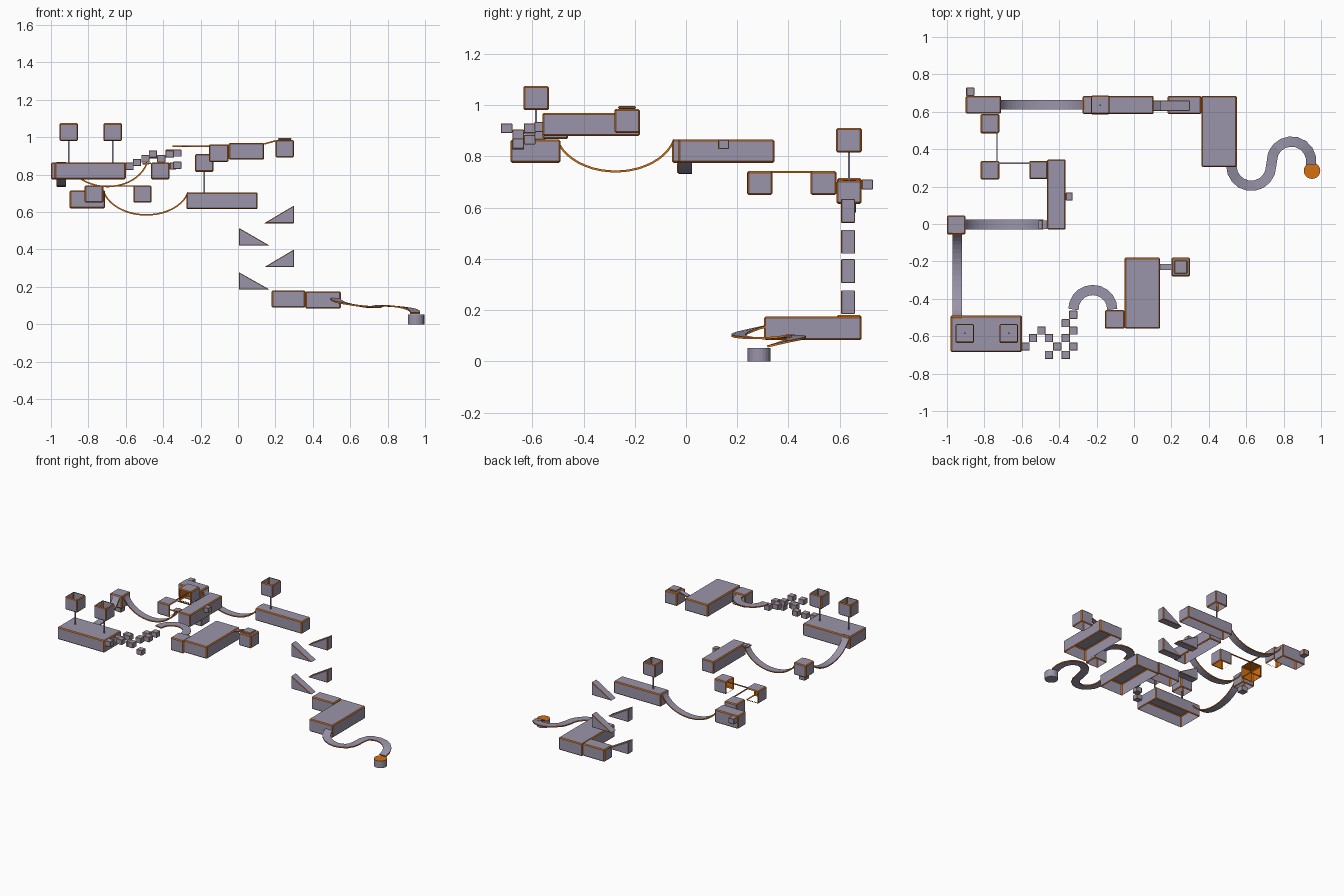
import bpy, bmesh, math
from mathutils import Vector

if "Cube" in bpy.data.objects:
    bpy.data.objects.remove(bpy.data.objects["Cube"])


def material(name, color):
    m = bpy.data.materials.new(name)
    m.diffuse_color = (*color, 1)
    m.use_nodes = True
    m.node_tree.nodes["Principled BSDF"].inputs["Base Color"].default_value = m.diffuse_color
    return m


STONE = material("violet grey", (0.33, 0.30, 0.40))
TRIM = material("orange trim", (0.68, 0.16, 0.005))
X, Y, Z = Vector((1, 0, 0)), Vector((0, 1, 0)), Vector((0, 0, 1))


def finish(name, bm):
    me = bpy.data.meshes.new(name)
    bm.to_mesh(me)
    bm.free()
    me.materials.append(STONE)
    me.materials.append(TRIM)
    ob = bpy.data.objects.new(name, me)
    bpy.context.collection.objects.link(ob)
    return ob


def trim_edges(bm, width):
    bmesh.ops.recalc_face_normals(bm, faces=bm.faces[:])
    bmesh.ops.bevel(bm, geom=bm.edges[:], offset=width, segments=1,
                    affect='EDGES', material=1)
    bm.normal_update()


def box(name, x0, x1, y0, y1, z0, z1, open_dirs=(), trim=0.006, lining=False):
    """Box with orange edge trim, open on the given sides."""
    bm = bmesh.new()
    bmesh.ops.create_cube(bm, size=1)
    for v in bm.verts:
        v.co = Vector(((x0 + x1) / 2 + v.co.x * (x1 - x0),
                       (y0 + y1) / 2 + v.co.y * (y1 - y0),
                       (z0 + z1) / 2 + v.co.z * (z1 - z0)))
    if trim:
        trim_edges(bm, trim)
    cut = [f for f in bm.faces if any(f.normal.dot(d) > 0.9 for d in open_dirs)]
    bmesh.ops.delete(bm, geom=cut, context='FACES')
    if lining:
        # orange inner skin
        dup = bmesh.ops.duplicate(bm, geom=bm.faces[:])['geom']
        faces = [g for g in dup if isinstance(g, bmesh.types.BMFace)]
        c = Vector(((x0 + x1) / 2, (y0 + y1) / 2, (z0 + z1) / 2))
        for v in {v for f in faces for v in f.verts}:
            v.co = c + (v.co - c) * 0.94
        for f in faces:
            f.material_index = 1
        bmesh.ops.reverse_faces(bm, faces=faces)
    return finish(name, bm)


def strip(name, path, width, thick=0.008):
    """Thin track swept along a path, orange on its side edges."""
    pts = [Vector(p) for p in path]
    bm = bmesh.new()
    rings = []
    for i, p in enumerate(pts):
        t = (pts[min(i + 1, len(pts) - 1)] - pts[max(i - 1, 0)]).normalized()
        side = t.cross(Z).normalized() * width / 2
        down = side.cross(t).normalized() * thick
        if down.z > 0:
            down = -down
        rings.append([bm.verts.new(q) for q in
                      (p - side, p + side, p + side + down, p - side + down)])
    for a, b in zip(rings, rings[1:]):
        for k in range(4):
            f = bm.faces.new((a[k], a[(k + 1) % 4], b[(k + 1) % 4], b[k]))
            f.material_index = k % 2
    for ring in (rings[0], rings[-1]):
        bm.faces.new(ring).material_index = 1
    bmesh.ops.recalc_face_normals(bm, faces=bm.faces[:])
    return finish(name, bm)


def arc(cx, cy, r, a0, a1, n=10):
    return [(cx + r * math.cos(math.radians(a0 + (a1 - a0) * i / n)),
             cy + r * math.sin(math.radians(a0 + (a1 - a0) * i / n)))
            for i in range(n + 1)]


def sag(p0, p1, drop, n=20):
    """Hanging half-ellipse between two points."""
    a, b = Vector(p0), Vector(p1)
    out = []
    for i in range(n + 1):
        ang = math.pi * (0.08 + 0.84 * i / n)
        s = math.cos(ang) / math.cos(math.pi * 0.08)
        h = (math.sin(ang) - math.sin(math.pi * 0.08)) / (1 - math.sin(math.pi * 0.08))
        out.append(a.lerp(b, (1 - s) / 2) - Z * drop * h)
    return out


def post_sign(name, x, y, z0, z1):
    """Thin post carrying an open-topped cube."""
    box(name + "_post", x - .004, x + .004, y - .004, y + .004, z0, z1 + .005, trim=0)
    box(name + "_cube", x - .05, x + .05, y - .05, y + .05, z1, z1 + .095, (Z, -Z))


DOWN = (-Z,)

# platforms
box("start_block", .2, .3, -.28, -.18, .892, .985, DOWN)
box("upper_platform", -.05, .14, -.56, -.18, .88, .97, DOWN)
box("upper_side_block", -.155, -.05, -.56, -.46, .868, .962, DOWN)
box("twin_sign_platform", -.98, -.6, -.685, -.49, .775, .865, DOWN)
box("corner_block", -1, -.9, -.055, .045, .775, .865, DOWN)
box("middle_platform", -.465, -.365, -.03, .345, .775, .865, DOWN)
box("back_left_platform", -.9, -.71, .59, .685, .62, .715, DOWN)
box("back_platform", -.275, .105, .588, .685, .615, .705, DOWN)
box("lower_block", .18, .36, .588, .685, .09, .18, DOWN)
box("lower_platform", .36, .55, .305, .685, .083, .175, DOWN)

# start marker and its little bridge
box("start_marker", .215, .285, -.265, -.195, .985, .996, trim=.004)
strip("start_bridge", [(.14, -.23, .968), (.2, -.23, .985)], .032)

# small marker cubes
box("marker_below", -.97, -.92, -.035, .015, .735, .775, trim=.003)
box("marker_middle", -.365, -.328, .125, .168, .828, .865, trim=.003)
box("marker_back", -.897, -.853, .685, .73, .67, .71, trim=.003)

# posts with cubes
post_sign("left_sign", -.905, -.585, .865, .98)
post_sign("right_sign", -.67, -.585, .865, .98)
post_sign("back_sign", -.18, .636, .705, .815)

# stepping cubes
steps = [(-.325, -.485, .915), (-.365, -.53, .915), (-.365, -.61, .91),
         (-.325, -.655, .85), (-.365, -.70, .91), (-.41, -.655, .885),
         (-.455, -.70, .91), (-.455, -.61, .905), (-.495, -.57, .885),
         (-.54, -.61, .865), (-.58, -.655, .845), (-.325, -.57, .915),
         (-.365, -.655, .885)]
for i, (x, y, z) in enumerate(steps[:12]):
    h = .022
    box("step_%02d" % i, x - h, x + h, y - h, y + h, z - .019, z + .019, trim=.002)

# rail boxes, open where the thin rail enters
box("rail_box_right", -.56, -.462, .24, .338, .65, .742, (-X, -Z), lining=True)
box("rail_box_corner", -.82, -.72, .238, .338, .65, .742, (X, Y, -Z), lining=True)
box("rail_box_back", -.82, -.72, .485, .588, .65, .742, (-Y, -Z), lining=True)
strip("rail_across", [(-.735, .325, .742), (-.55, .325, .742)], .007, .006)
strip("rail_back", [(-.732, .322, .742), (-.732, .495, .742)], .007, .006)

# hanging tracks
strip("hanging_track_left", sag((-.945, -.5, .867), (-.945, -.05, .867), .122), .052)
strip("hanging_track_middle", sag((-.905, -.003, .865), (-.49, -.003, .865), .125), .052)
strip("track_lip", [(-.51, -.003, .862), (-.465, -.003, .864)], .045)
strip("hanging_track_back", sag((-.715, .638, .71), (-.27, .638, .707), .12), .052)

# flat half-ring track
strip("half_ring_track", [(x, y, .957) for x, y in
                          arc(-.22, -.457, .104, 0, 180, 10)], .055)

# S-shaped exit track sloping to the goal
s_path = arc(.627, .31, .106, 180, 360, 9) + arc(.842, .335, .106, 180, -10, 9)[1:]
s_heights = [.14, .12, .105, .096, .094, .105, .098, .085, .062]


def height(u):
    f = u * (len(s_heights) - 1)
    i = min(int(f), len(s_heights) - 2)
    return s_heights[i] + (s_heights[i + 1] - s_heights[i]) * (f - i)


strip("exit_track", [(x, y, height(i / (len(s_path) - 1)))
                     for i, (x, y) in enumerate(s_path)], .055)

# zigzag wedges
wedges = [((.14, .54), (.30, .54), (.30, .635)), ((.005, .42), (.17, .42), (.005, .515)),
          ((.14, .305), (.30, .305), (.30, .40)), ((.005, .185), (.17, .185), (.005, .278))]
for i, tri in enumerate(wedges):
    bm = bmesh.new()
    a = [bm.verts.new((x, .605, z)) for x, z in tri]
    b = [bm.verts.new((x, .66, z)) for x, z in tri]
    bm.faces.new(a)
    bm.faces.new(b[::-1])
    for k in range(3):
        bm.faces.new((a[k], b[k], b[(k + 1) % 3], a[(k + 1) % 3]))
    trim_edges(bm, .003)
    finish("zigzag_wedge_%d" % i, bm)

# round goal with orange top
bm = bmesh.new()
bmesh.ops.create_cone(bm, cap_ends=True, segments=20, radius1=.044, radius2=.044, depth=.052)
for v in bm.verts:
    v.co += Vector((.952, .285, .026))
bm.normal_update()
for f in bm.faces:
    f.material_index = 1 if f.normal.z > .9 else 0
finish("round_goal", bm)
